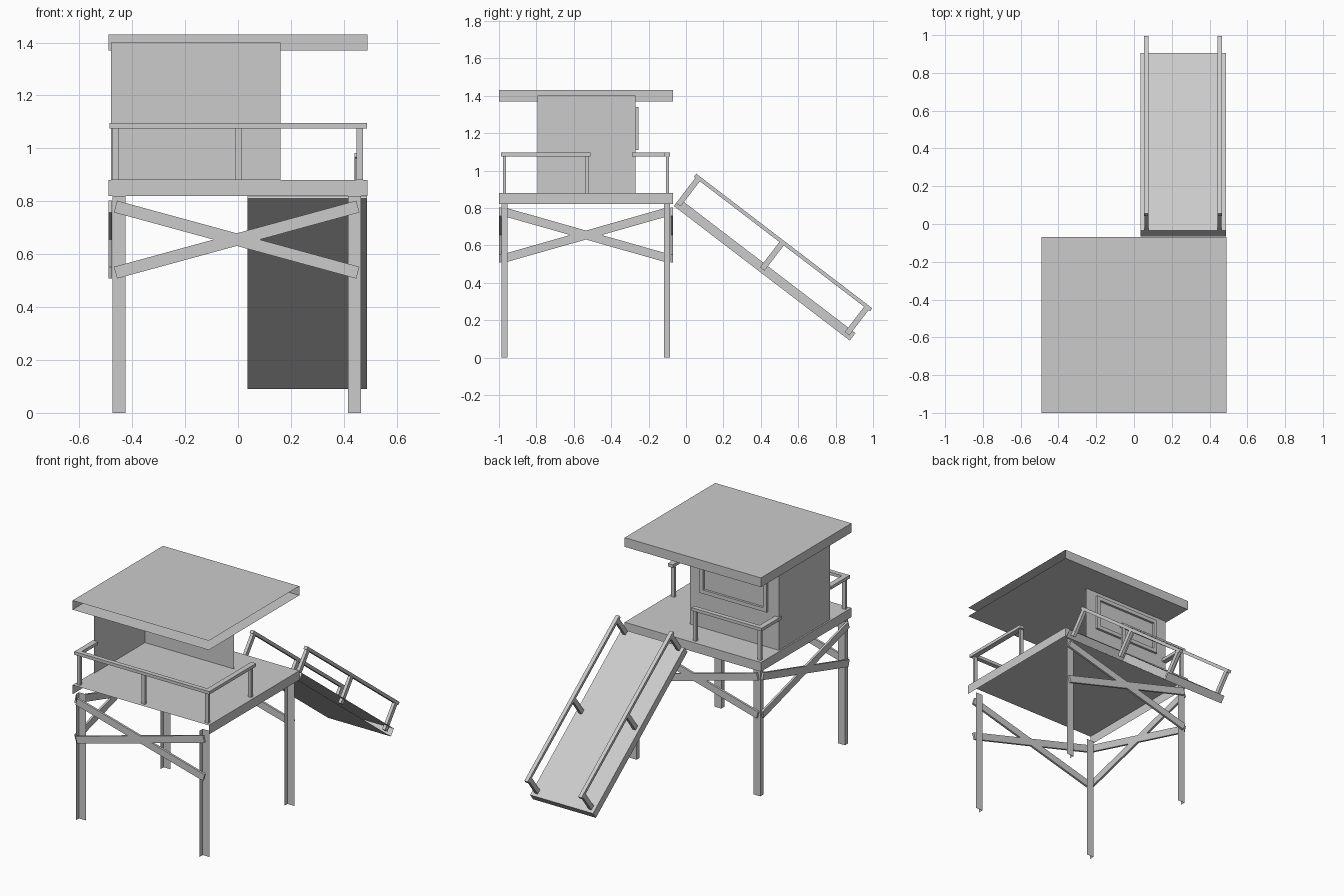
import bpy, bmesh, math
from mathutils import Matrix, Vector

if "Cube" in bpy.data.objects:
    bpy.data.objects.remove(bpy.data.objects["Cube"])

grey = bpy.data.materials.new("weathered_grey")
grey.diffuse_color = (0.6, 0.6, 0.6, 1)
grey.use_nodes = True
grey.node_tree.nodes["Principled BSDF"].inputs["Base Color"].default_value = grey.diffuse_color

DIRS = {"left": (-1, 0, 0), "right": (1, 0, 0), "front": (0, -1, 0),
        "back": (0, 1, 0), "bottom": (0, 0, -1), "top": (0, 0, 1)}


def box(name, x, y, z, omit=(), frame=None):
    """Box from ranges, with some sides left open, optionally moved by a frame."""
    bm = bmesh.new()
    bmesh.ops.create_cube(bm, size=1)
    bm.normal_update()
    gone = [f for f in bm.faces
            if any(f.normal.dot(Vector(DIRS[o])) > 0.9 for o in omit)]
    bmesh.ops.delete(bm, geom=gone, context="FACES")
    for v in bm.verts:
        v.co = Vector([r[0] + (c + 0.5) * (r[1] - r[0])
                       for r, c in zip((x, y, z), v.co)])
    if frame:
        bm.transform(frame)
    me = bpy.data.meshes.new(name)
    bm.to_mesh(me)
    bm.free()
    me.materials.append(grey)
    ob = bpy.data.objects.new(name, me)
    bpy.context.collection.objects.link(ob)
    return ob


# Roof, deck and the open-fronted cabin
box("roof", (-0.49, 0.49), (-1, -0.07), (1.37, 1.43), ("front", "right"))
box("deck", (-0.49, 0.49), (-1, -0.07), (0.82, 0.88), ("front", "bottom"))
box("cabin_walls", (-0.48, 0.16), (-0.795, -0.27), (0.88, 1.40),
    ("front", "right", "top", "bottom"))

# Window frame on the back wall
WX, WZ, T = (-0.40, 0.08), (1.11, 1.34), 0.025
WY = (-0.27, -0.255)
for i, z in enumerate(WZ):
    box("window_rail", WX, WY, (z, z + T) if i == 0 else (z - T, z))
for i, x in enumerate(WX):
    box("window_stile", (x, x + T) if i == 0 else (x - T, x), WY,
        (WZ[0] + T, WZ[1] - T))

# Legs: angle sections open to the front and right
for x in (-0.475, 0.415):
    for y in (-0.987, -0.117):
        box("leg", (x, x + 0.05), (y, y + 0.032), (0, 0.82),
            ("front", "right", "bottom", "top"))


# Crossed braces on front, back and left
def cross(name, centre, half, turn):
    ang = math.atan2(0.25, 2 * half)
    length = math.hypot(half, 0.125)
    for s in (-1, 1):
        m = (Matrix.Translation(centre) @ Matrix.Rotation(turn, 4, "Z")
             @ Matrix.Rotation(s * ang, 4, "Y"))
        box(name, (-length, length), (-0.007, 0.007), (-0.023, 0.023), frame=m)


cross("front_brace", (-0.005, -0.993, 0.655), 0.458, 0)
cross("back_brace", (-0.005, -0.077, 0.655), 0.458, 0)
cross("left_brace", (-0.483, -0.535, 0.655), 0.44, math.pi / 2)

# Deck railings
RZ = (1.075, 1.095)
box("front_rail", (-0.485, 0.487), (-0.99, -0.96), RZ)
box("right_rail", (0.452, 0.487), (-0.96, -0.51), RZ)
box("left_front_rail", (-0.485, -0.45), (-0.96, -0.795), RZ)
box("back_rail", (-0.485, 0.02), (-0.115, -0.085), RZ)
box("left_back_rail", (-0.485, -0.45), (-0.29, -0.115), RZ)
for x, y in ((-0.462, -0.97), (0.003, -0.97), (0.46, -0.97),
             (0.46, -0.53), (-0.462, -0.1), (0.003, -0.1)):
    box("rail_post", (x - 0.012, x + 0.012), (y - 0.008, y + 0.008), (0.88, 1.075))

# Ramp with handrails, built along its slope
slope = Matrix.Translation((0, -0.065, 0.81)) @ Matrix.Rotation(-math.radians(37.4), 4, "X")
box("ramp", (0.035, 0.487), (0, 1.184), (0, 0.05), ("right",), slope)
for x in (0.066, 0.453):
    box("ramp_handrail", (x - 0.012, x + 0.012), (-0.01, 1.175), (0.19, 0.21), frame=slope)
    for s in (0.0, 0.565, 1.135):
        box("ramp_post", (x - 0.01, x + 0.01), (s, s + 0.03), (0.02, 0.19), frame=slope)
